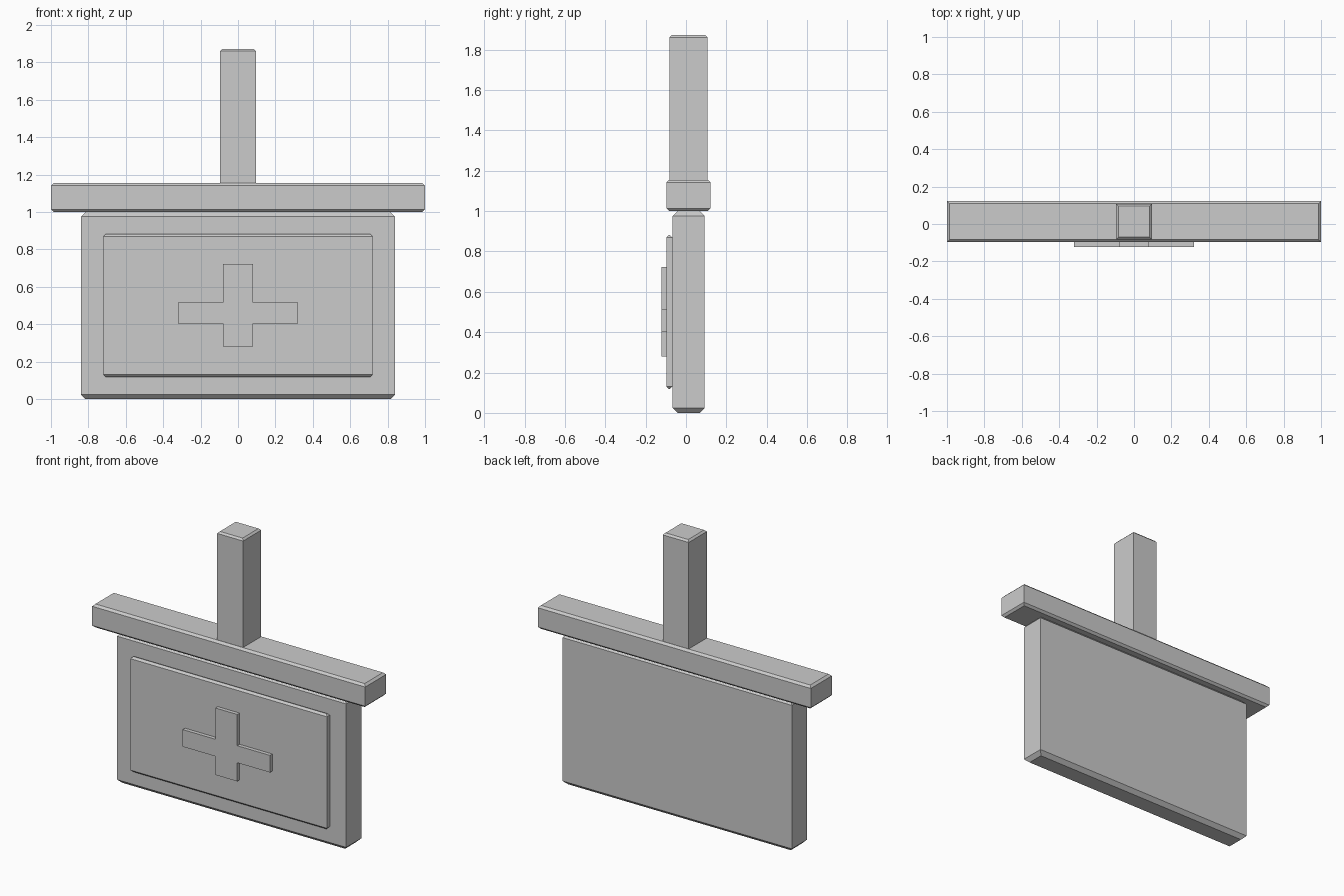
import bpy, bmesh

if "Cube" in bpy.data.objects:
    bpy.data.objects.remove(bpy.data.objects["Cube"])

YC = 0.0125  # shared depth centre of board, bar and post


def add_object(name, bm):
    bmesh.ops.recalc_face_normals(bm, faces=bm.faces)
    mesh = bpy.data.meshes.new(name)
    bm.to_mesh(mesh)
    bm.free()
    obj = bpy.data.objects.new(name, mesh)
    bpy.context.collection.objects.link(obj)
    return obj


def chamfered_box(name, half_x, y0, y1, z0, z1, chamfer):
    """Box whose top and bottom rims are chamfered; upright edges stay sharp."""
    bm = bmesh.new()
    rings = []
    for z, c in ((z0, chamfer), (z0 + chamfer, 0), (z1 - chamfer, 0), (z1, chamfer)):
        x = half_x - c
        corners = ((-x, y0 + c), (x, y0 + c), (x, y1 - c), (-x, y1 - c))
        rings.append([bm.verts.new((px, py, z)) for px, py in corners])
    for low, high in zip(rings, rings[1:]):
        for i in range(4):
            j = (i + 1) % 4
            bm.faces.new((low[i], low[j], high[j], high[i]))
    bm.faces.new(rings[0])
    bm.faces.new(rings[-1])
    return add_object(name, bm)


# Hanging board, crossbar and post
chamfered_box("sign_board", 0.84, YC - 0.08, YC + 0.08, 0.0, 1.0, 0.025)
chamfered_box("crossbar", 1.0, YC - 0.11, YC + 0.11, 1.0, 1.155, 0.014)
chamfered_box("hanging_post", 0.095, YC - 0.095, YC + 0.095, 1.142, 1.872, 0.012)

# Raised front panel
chamfered_box("front_panel", 0.72, -0.0975, YC - 0.08, 0.118, 0.882, 0.013)

# Raised plus shape, extruded from its outline
half = [(0.08, 0.28), (0.08, 0.403), (0.32, 0.403),
        (0.32, 0.516), (0.08, 0.516), (0.08, 0.723)]
outline = half + [(-x, z) for x, z in reversed(half)]
bm = bmesh.new()
face = bm.faces.new([bm.verts.new((x, -0.0975, z)) for x, z in outline])
result = bmesh.ops.extrude_face_region(bm, geom=[face], use_keep_orig=True)
front = [v for v in result["geom"] if isinstance(v, bmesh.types.BMVert)]
bmesh.ops.translate(bm, verts=front, vec=(0, -0.025, 0))
add_object("plus_emblem", bm)
